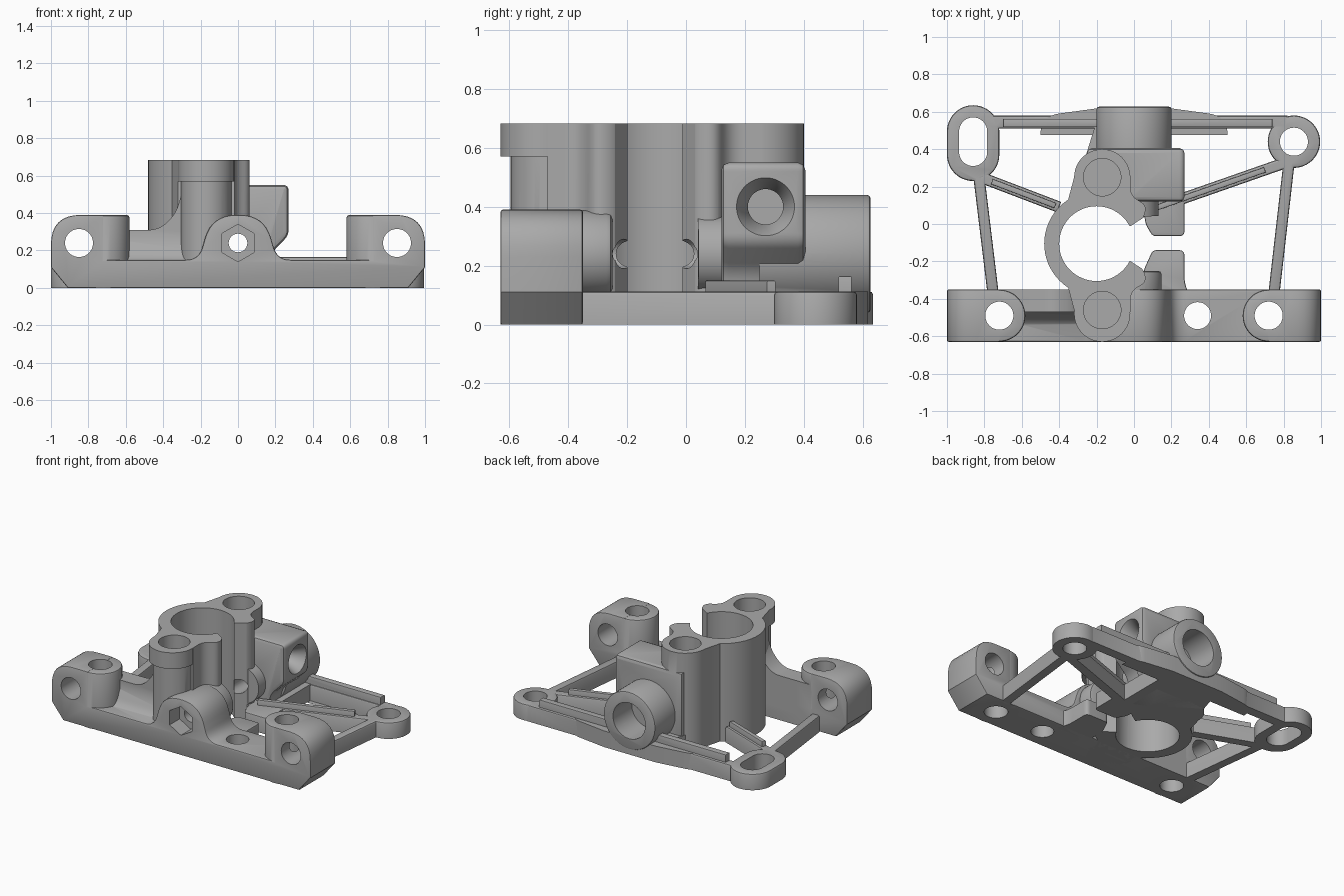
import bpy, bmesh, math
from mathutils import Vector

if "Cube" in bpy.data.objects:
    bpy.data.objects.remove(bpy.data.objects["Cube"])

grey = bpy.data.materials.new("plain grey")
grey.use_nodes = True
grey.diffuse_color = (0.4, 0.4, 0.4, 1)
grey.node_tree.nodes["Principled BSDF"].inputs["Base Color"].default_value = grey.diffuse_color


def capsule(p, q, r, n=48, start=math.pi / 2):
    """Stadium outline around the segment p-q; a plain disc when p equals q."""
    p, q = Vector(p), Vector(q)
    if p == q:
        return [p + r * Vector((math.cos(start + i * math.tau / n), math.sin(start + i * math.tau / n)))
                for i in range(n)]
    d = q - p
    a = math.atan2(d.y, d.x)
    out = []
    for centre, first in ((q, a - math.pi / 2), (p, a + math.pi / 2)):
        for i in range(n // 2 + 1):
            t = first + math.pi * i / (n // 2)
            out.append(centre + r * Vector((math.cos(t), math.sin(t))))
    return out


def disc(x, y, r, n=48):
    return capsule((x, y), (x, y), r, n)


def rounded(points):
    """Outline whose corners (a, b, radius) are softened by short curves."""
    out = []
    for i, pt in enumerate(points):
        c = Vector(pt[:2])
        if len(pt) < 3:
            out.append(c)
            continue
        a, b = Vector(points[i - 1][:2]), Vector(points[(i + 1) % len(points)][:2])
        a = c + (a - c).normalized() * pt[2]
        b = c + (b - c).normalized() * pt[2]
        for k in range(9):
            t = k / 8
            out.append(a * (1 - t) ** 2 + c * 2 * t * (1 - t) + b * t * t)
    return out


def prism(outline, lo, hi, axis="z", bevel=0.0, both=False, taper=1.0):
    """Extrude an outline along an axis, with optional softened caps."""
    place = {"z": lambda a, b, h: (a, b, h),
             "y": lambda a, b, h: (a, h, b),
             "x": lambda a, b, h: (h, a, b)}[axis]
    pts = [Vector(p) for p in outline]
    mid = sum(pts, Vector((0, 0))) / len(pts)
    bm = bmesh.new()
    low = [bm.verts.new(place(*p, lo)) for p in pts]
    top = [bm.verts.new(place(*(mid + (p - mid) * taper), hi)) for p in pts]
    caps = [bm.faces.new(low), bm.faces.new(top)]
    for i in range(len(pts)):
        j = (i + 1) % len(pts)
        bm.faces.new((low[i], low[j], top[j], top[i]))
    bmesh.ops.recalc_face_normals(bm, faces=bm.faces)
    if bevel:
        edges = list(caps[1].edges) + (list(caps[0].edges) if both else [])
        bmesh.ops.bevel(bm, geom=edges, offset=bevel, segments=2, profile=0.5, affect="EDGES")
    mesh = bpy.data.meshes.new("piece")
    bm.to_mesh(mesh)
    bm.free()
    obj = bpy.data.objects.new("piece", mesh)
    obj.hide_render = True
    bpy.context.collection.objects.link(obj)
    return obj


def beam(p, q, width, top, bevel=0.012):
    p, q = Vector(p), Vector(q)
    d = (q - p).normalized() * width / 2
    s = Vector((-d.y, d.x))
    return prism([p - s, q - s, q + s, p + s], 0, top, bevel=bevel)


def assemble(name, pieces, cutters):
    """Fuse the pieces, take away the cutters, and finish the part."""
    base = pieces[0]
    for tool, op in [(p, "UNION") for p in pieces[1:]] + [(c, "DIFFERENCE") for c in cutters]:
        m = base.modifiers.new(op, "BOOLEAN")
        m.operation, m.solver, m.object = op, "EXACT", tool
    bpy.context.view_layer.update()
    mesh = bpy.data.meshes.new_from_object(base.evaluated_get(bpy.context.evaluated_depsgraph_get()))
    for p in pieces:
        bpy.data.objects.remove(p)
    mesh.materials.clear()
    mesh.materials.append(grey)
    obj = bpy.data.objects.new(name, mesh)
    bpy.context.collection.objects.link(obj)
    bpy.ops.object.select_all(action="DESELECT")
    obj.select_set(True)
    bpy.context.view_layer.objects.active = obj
    bpy.ops.object.shade_smooth_by_angle(angle=math.radians(32))


def mirror_gap(points):
    """Reflect an outline across the middle of the clamp."""
    return [(p[0], -0.21 - p[1], *p[2:]) for p in points]


BOLT_Z = 0.24
BAR_Y = -0.49
LUG_X = 0.72

# Holes shared by all parts
cutters = [
    prism(disc(-0.2, -0.105, 0.2, 64), -1, 2),
    prism(disc(-0.17, 0.25, 0.1), 0.3, 2),
    prism(disc(-0.17, -0.46, 0.1), 0.3, 2),
    prism(disc(0.34, BAR_Y, 0.072), -1, 1),
    prism(disc(0, BOLT_Z, 0.1, 6), -0.8, -0.52, "y"),
    prism(disc(0, BOLT_Z, 0.05, 24), -0.8, 0.5, "y"),
    prism(disc(0, BOLT_Z, 0.125), 0.42, 0.8, "y"),
    prism(disc(0.27, 0.4, 0.06), 0.08, 0.25, "x"),
    prism(disc(0.27, 0.4, 0.06), 0.2, 0.271, "x", taper=1.65),
    prism(capsule((-0.86, 0.385), (-0.86, 0.495), 0.075), -1, 1),
    prism(disc(0.855, 0.44, 0.075), -1, 1),
]
for side in (-1, 1):
    cutters.append(prism(disc(side * LUG_X, BAR_Y, 0.075), -1, 1))
    cutters.append(prism(disc(side * 0.85, BOLT_Z, 0.075), -1, 0, "y"))

# Front bar with end lugs, bolt boss and raised rear ridge
half = [(0.91, 0), (1, 0.11), (1, 0.39, 0.16), (LUG_X, 0.39), (LUG_X, 0.15),
        (0.21, 0.15, 0.07), (0.14, 0.39, 0.13)]
profile = half + [(-p[0], *p[1:]) for p in reversed(half)]
bar = [prism(rounded(profile), -0.63, -0.35, "y", 0.008, True),
       prism(disc(0, BOLT_Z, 0.148), -0.6, -0.25, "y", 0.02),
       prism(rounded([(-0.35, 0), (-0.35, 0.31), (-0.44, 0.31, 0.03),
                      (-0.52, 0.15, 0.05), (-0.56, 0.14), (-0.56, 0)]), -LUG_X, -0.2, "x"),
       prism(rounded([(-0.6, 0.1), (-0.6, 0.31), (-0.42, 0.31, 0.06),
                      (-0.33, 0.4, 0.06), (-0.29, 0.55), (-0.2, 0.55), (-0.2, 0.1)]),
             -0.47, -0.35, "y")]
for side in (-1, 1):
    bar.append(prism(disc(side * LUG_X, BAR_Y, 0.139), 0, 0.389, bevel=0.012))
assemble("front_bar", bar, cutters)

# Split clamp column with screw bosses, side block and rear sleeve
web = [(-0.3, -0.1), (-0.36, 0.1, 0.03), (-0.32, 0.25), (-0.02, 0.26), (-0.02, 0.15, 0.05),
       (0.07, 0.1, 0.04), (0.05, 0.03, 0.03), (-0.02, -0.015), (-0.1, -0.1)]
column = [prism(disc(-0.2, -0.105, 0.28, 64), 0, 0.683),
          prism(rounded(web), 0, 0.683),
          prism(rounded(mirror_gap(web)), 0, 0.683),
          prism(disc(-0.17, 0.25, 0.15), 0, 0.683),
          prism(disc(-0.17, -0.46, 0.135), 0, 0.683),
          prism(disc(-0.17, -0.48, 0.15), 0.57, 0.683),
          prism(rounded([(-0.25, 0), (0.13, 0), (0.17, 0.18, 0.04), (0.27, 0.28, 0.03),
                         (0.27, 0.55, 0.03), (-0.25, 0.55)]), 0.12, 0.405, "y", 0.025, True),
          prism(disc(0, BOLT_Z, 0.13), 0.04, 0.3, "y"),
          prism(disc(0, BOLT_Z, 0.2, 64), 0.25, 0.627, "y", 0.012)]
slot_half = [(-0.25, -0.012), (-0.02, -0.012), (0.06, 0.04), (0.3, 0.05)]
gap = prism(slot_half + mirror_gap(slot_half)[::-1], -1, 2)
assemble("clamp_column", column, cutters + [gap])

# Open rear frame: lugs, rear rail, struts, base and clamp feet
H = 0.113
bulge = [(-0.5, 0.52), (0.5, 0.52), (0.5, 0.577, 0.1), (0.2, 0.618), (-0.2, 0.618), (-0.5, 0.577, 0.1)]
frame = [prism(capsule((-0.86, 0.37), (-0.86, 0.495), 0.14), 0, H, bevel=0.012),
         prism(disc(0.855, 0.44, 0.14), 0, H, bevel=0.012),
         beam((-0.86, 0.545), (0.82, 0.545), 0.068, H),
         beam((-0.7, 0.54), (0.74, 0.54), 0.045, 0.165, 0.006),
         prism(rounded(bulge), 0, H),
         beam((-0.83, 0.26), (-0.75, -0.4), 0.06, H),
         beam((-0.82, 0.25), (-0.4, 0.09), 0.06, H),
         beam((-0.76, 0.227), (-0.42, 0.098), 0.03, 0.15, 0.006),
         beam((0.83, 0.34), (0.745, -0.4), 0.06, H),
         beam((0.83, 0.335), (0.1, 0.08), 0.06, H),
         beam((0.7, 0.29), (0.1, 0.08), 0.03, 0.15, 0.006),
         prism([(-0.31, 0.2), (-0.2, 0.55), (0.2, 0.55), (0.2, 0.08), (0.07, 0.04), (-0.1, 0)], 0, H),
         prism(rounded([(0.05, 0.12), (0.27, 0.13), (0.27, -0.065, 0.03), (0.1, -0.065, 0.02),
                        (0.06, 0, 0.03)]), 0, H, bevel=0.008),
         prism(rounded([(0.05, -0.4), (0.31, -0.4), (0.27, -0.33, 0.05), (0.27, -0.14, 0.03),
                        (0.1, -0.14, 0.02), (0.05, -0.25, 0.03)]), 0, H, bevel=0.008)]
assemble("rear_frame", frame, cutters)

for tool in cutters + [gap]:
    bpy.data.objects.remove(tool)
